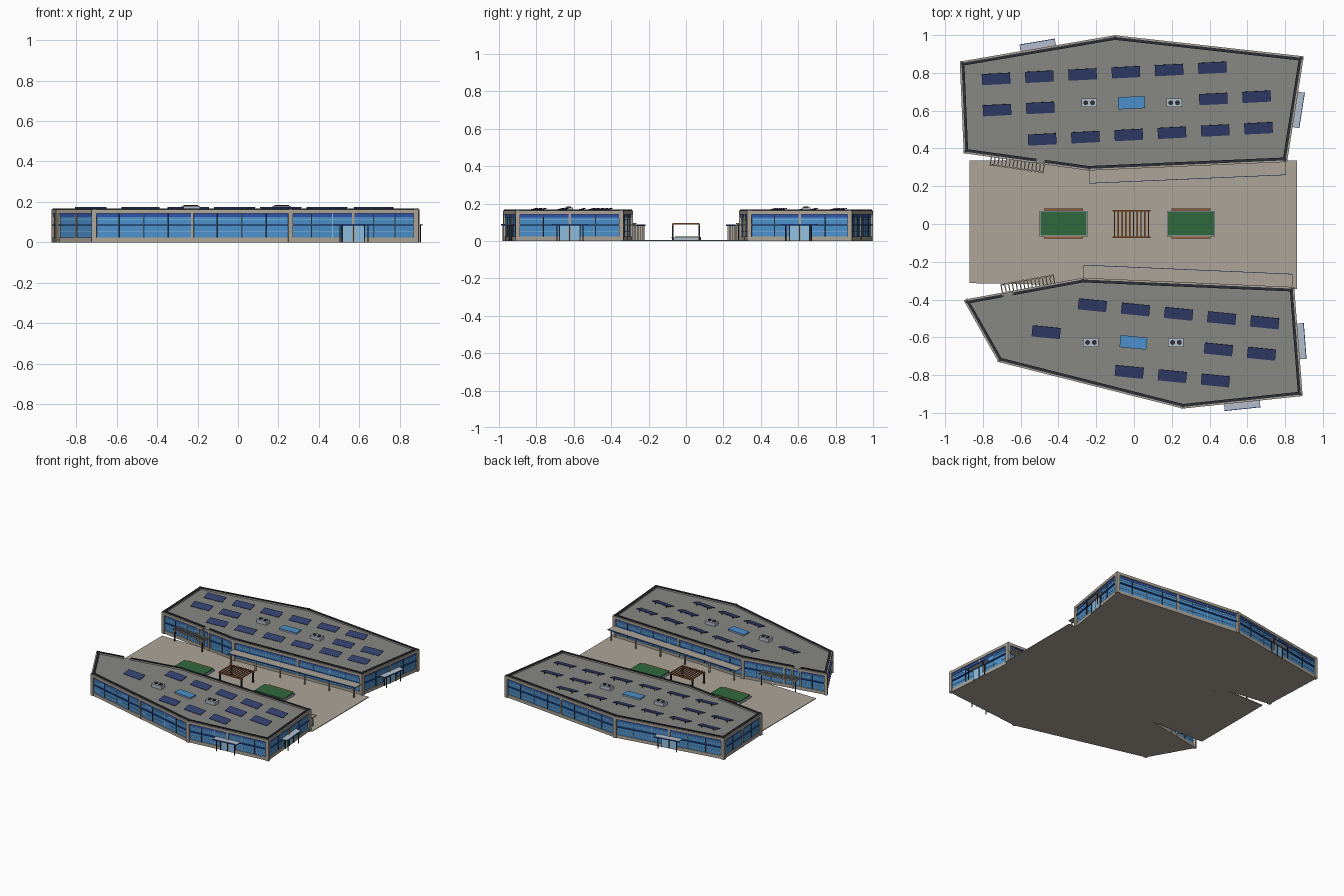
import bpy, bmesh, math
from mathutils import Vector, Matrix

if "Cube" in bpy.data.objects:
    bpy.data.objects.remove(bpy.data.objects["Cube"])


def material(name, hexcode):
    rgb = [int(hexcode[i:i + 2], 16) / 255 for i in (0, 2, 4)]
    col = [c / 12.92 if c < 0.04 else ((c + 0.055) / 1.055) ** 2.4 for c in rgb] + [1]
    m = bpy.data.materials.new(name)
    m.use_nodes = True
    m.diffuse_color = col
    m.node_tree.nodes["Principled BSDF"].inputs["Base Color"].default_value = col
    return m


STONE = material("warm_stone", "ADA598")
ROOF = material("roof_grey", "878882")
DARK = material("dark_trim", "2B2E36")
GLASS = material("glass_blue", "4B90CC")
DEEP = material("deep_blue", "2F55A8")
PALE = material("pale_blue", "8FC0E0")
NAVY = material("panel_navy", "344170")
GREEN = material("lawn_green", "30693C")
WOOD = material("wood_brown", "9A5630")
LIGHT = material("light_grey", "B4BECB")

parts = {}


def box(name, mat, center, size, rot=Matrix()):
    """Add a box to the named part."""
    bm = parts.setdefault((name, mat), bmesh.new())
    bmesh.ops.create_cube(bm, size=1, matrix=Matrix.Translation(center) @ rot.to_4x4()
                          @ Matrix.Diagonal((*size, 1)))


def disc(name, mat, center, radius, depth):
    bm = parts.setdefault((name, mat), bmesh.new())
    bmesh.ops.create_cone(bm, cap_ends=True, segments=12, radius1=radius, radius2=radius,
                          depth=depth, matrix=Matrix.Translation(center))


def slab(name, mat, points, z0, z1):
    """Add a flat polygon slab to the named part."""
    bm = parts.setdefault((name, mat), bmesh.new())
    face = bm.faces.new([bm.verts.new((x, y, z0)) for x, y in points])
    top = bmesh.ops.extrude_face_region(bm, geom=[face])["geom"]
    bmesh.ops.translate(bm, vec=(0, 0, z1 - z0),
                        verts=[v for v in top if isinstance(v, bmesh.types.BMVert)])
    bmesh.ops.recalc_face_normals(bm, faces=bm.faces)


class Edge:
    """One wall line, with t along it and out measured outwards."""
    def __init__(self, p, q):
        self.p, self.q = Vector((*p, 0)), Vector((*q, 0))
        self.d = self.q - self.p
        self.length = self.d.length
        self.n = Vector((self.d.y, -self.d.x, 0)).normalized()
        self.rot = Matrix.Rotation(math.atan2(self.d.y, self.d.x), 3, 'Z')

    def bar(self, name, mat, t0, t1, out0, out1, z0, z1, extra=0):
        c = self.p + self.d * (t0 + t1) / 2 + self.n * (out0 + out1) / 2
        c.z = (z0 + z1) / 2
        box(name, mat, c, (self.length * (t1 - t0) + extra, out1 - out0, z1 - z0), self.rot)

    def post(self, name, mat, t, width, out0, out1, z0, z1):
        h = width / self.length / 2
        self.bar(name, mat, t - h, t + h, out0, out1, z0, z1)


def wall(tag, e, gap):
    """Glazed wall with bands, mullions, cornice and parapet."""
    e.bar(tag + "_plinth", STONE, 0, 1, -0.01, 0.005, 0, 0.024)
    e.bar(tag + "_glazing", GLASS, 0, 1, -0.008, 0, 0.024, 0.142)
    e.bar(tag + "_upper_band", DEEP, 0, 1, -0.006, 0.003, 0.126, 0.142)
    e.bar(tag + "_sunshade", DEEP, 0, 1, -0.004, 0.01, 0.082, 0.089)
    for z in (0.05, 0.112):
        e.bar(tag + "_rails", PALE, 0, 1, -0.004, 0.002, z, z + 0.003)
    # Mullions, with a wide pier in the middle
    count = 2 * max(1, round(e.length / 0.24))
    for i in range(1, count):
        if i == count // 2:
            e.post(tag + "_piers", STONE, i / count, 0.014, -0.006, 0.007, 0, 0.145)
        else:
            e.post(tag + "_mullions", DARK if i % 2 else PALE, i / count, 0.004, -0.004, 0.004, 0.024, 0.142)
    # Cornice and dark parapet, open at the entry
    runs = [(0, gap[0]), (gap[1], 1)] if gap else [(0, 1)]
    for a, b in runs:
        e.bar(tag + "_cornice", STONE, a, b, -0.012, 0.012, 0.142, 0.162)
        e.bar(tag + "_parapet", DARK, a, b, -0.012, 0.003, 0.162, 0.168)
    if gap:
        e.bar(tag + "_entry_sill", STONE, *gap, -0.012, 0.006, 0.142, 0.154)
        for t in gap:
            e.post(tag + "_entry_jambs", STONE, t, 0.012, -0.012, 0.01, 0, 0.162)


def door(tag, e, t=0.5):
    """Door with a small canopy on two posts."""
    h = 0.095 / e.length
    e.post(tag + "_doors", PALE, t, 0.11, 0, 0.007, 0.004, 0.08)
    for k in (-0.055, 0, 0.055):
        e.post(tag + "_door_frames", DARK, t + k / e.length, 0.005, 0, 0.01, 0, 0.082)
    e.bar(tag + "_door_canopies", LIGHT, t - h, t + h, 0, 0.044, 0.084, 0.09)
    e.bar(tag + "_canopy_edges", DEEP, t - h, t + h, 0.044, 0.048, 0.082, 0.09)
    for k in (-0.07, 0.07):
        e.post(tag + "_canopy_posts", DARK, t + k / e.length, 0.005, 0.036, 0.041, 0, 0.084)


def walkway(tag, e):
    """Long covered walk along the courtyard."""
    e.bar(tag + "_walkway_roof", STONE, 0, 1, 0, 0.078, 0.082, 0.088)
    e.bar(tag + "_walkway_edge", DEEP, 0, 1, 0.078, 0.081, 0.081, 0.089)
    for i in range(6):
        e.post(tag + "_walkway_posts", STONE, 0.02 + 0.192 * i, 0.009, 0.066, 0.075, 0, 0.082)


def louvers(tag, e, t0, t1):
    """Slatted entry canopy."""
    for out in (0.006, 0.05):
        e.bar(tag + "_louver_beams", STONE, t0, t1, out, out + 0.006, 0.08, 0.09)
    for i in range(15):
        e.post(tag + "_louver_slats", STONE, t0 + (t1 - t0) * i / 14, 0.006, 0, 0.06, 0.09, 0.095)
    for t in (t0 + 0.02, t1 - 0.02):
        e.post(tag + "_louver_posts", DARK, t, 0.007, 0.048, 0.055, 0, 0.08)


def building(tag, pts, gaps, doors, walk, slats, rows, step, middle):
    edges = [Edge(p, q) for p, q in zip(pts, pts[1:] + pts[:1])]
    slab(tag + "_floor", STONE, pts, 0, 0.006)
    slab(tag + "_roof", ROOF, pts, 0.145, 0.154)
    for i, e in enumerate(edges):
        wall(tag, e, gaps.get(i))
        # Corner columns and parapet corners
        for name, mat, w, z0, z1 in (("_columns", STONE, 0.024, 0, 0.162),
                                     ("_parapet", DARK, 0.013, 0.162, 0.168)):
            box(tag + name, mat, e.p + Vector((0, 0, (z0 + z1) / 2)), (w, w, z1 - z0), e.rot)
    for i in doors:
        door(tag, edges[i])
    walkway(tag, edges[walk])
    louvers(tag, edges[slats[0]], *slats[1:])
    # Tilted solar panels on struts
    step = Vector((*step, 0))
    turn = Matrix.Rotation(math.atan2(step.y, step.x), 3, 'Z')
    tilt = turn @ Matrix.Rotation(math.radians(14), 3, 'X')
    for x, y, cols in rows:
        for i in cols:
            c = Vector((x, y, 0.166)) + step * i
            box(tag + "_solar_panels", NAVY, c, (0.15, 0.06, 0.003), tilt)
            for k in (-0.05, 0.05):
                box(tag + "_panel_struts", DARK, c + turn @ Vector((k, 0.018, -0.005)),
                    (0.004, 0.004, 0.016), turn)
    # Skylight and ventilation units
    mx, my = middle
    box(tag + "_skylight_curb", LIGHT, (mx, my, 0.158), (0.136, 0.058, 0.01), turn)
    box(tag + "_skylight", GLASS, (mx, my, 0.165), (0.142, 0.064, 0.005), turn)
    for s in (-1, 1):
        box(tag + "_vent_units", LIGHT, (mx + s * 0.225, my, 0.166), (0.082, 0.046, 0.026))
        for k in (-0.018, 0.018):
            disc(tag + "_vent_fans", DARK, (mx + s * 0.225 + k, my, 0.181), 0.013, 0.005)


building("north", [(-0.91, 0.85), (-0.89, 0.385), (-0.24, 0.295), (0.80, 0.34), (0.885, 0.877), (-0.10, 0.987)],
         {1: (0.57, 0.645)}, (3, 5), 2, (1, 0.21, 0.64),
         [(-0.73, 0.768, range(6)), (-0.725, 0.603, (0, 1, 5, 6)), (-0.715, 0.436, range(1, 7))],
         (0.229, 0.0118), (-0.013, 0.642))
building("south", [(-0.885, -0.41), (-0.71, -0.72), (0.26, -0.965), (0.88, -0.90), (0.837, -0.345), (-0.27, -0.297)],
         {5: (0.6, 0.695)}, (2, 3), 4, (5, 0.24, 0.69),
         [(-0.22, -0.43, range(5)), (-0.465, -0.573, (0, 4, 5)), (-0.025, -0.783, range(3))],
         (0.228, -0.0228), (-0.003, -0.627))

# Courtyard paving
slab("courtyard_paving", STONE, [(-0.87, -0.313), (0.862, -0.345), (0.862, 0.335), (-0.87, 0.335)], 0, 0.005)

# Planted beds with benches
for x in (-0.373, 0.302):
    box("bed_curbs", LIGHT, (x, 0.002, 0.011), (0.255, 0.136, 0.014))
    box("bed_lawns", GREEN, (x, 0.002, 0.015), (0.243, 0.124, 0.018))
    for s in (-1, 1):
        box("bench_seats", WOOD, (x, 0.002 + s * 0.074, 0.018), (0.205, 0.011, 0.004))
        for k in (-0.08, 0.08):
            box("bench_legs", DARK, (x + k, 0.002 + s * 0.074, 0.01), (0.006, 0.008, 0.013))

# Timber pergola
for s in (-1, 1):
    box("pergola_beams", WOOD, (-0.013, s * 0.07, 0.085), (0.2, 0.008, 0.009))
    for k in (-0.09, 0.09):
        box("pergola_posts", DARK, (-0.013 + k, s * 0.07, 0.042), (0.009, 0.009, 0.08))
for i in range(10):
    box("pergola_slats", WOOD, (-0.103 + 0.02 * i, 0, 0.092), (0.007, 0.146, 0.006))

# Turn the collected parts into objects
for (name, mat), bm in parts.items():
    mesh = bpy.data.meshes.new(name)
    bm.to_mesh(mesh)
    bm.free()
    mesh.materials.append(mat)
    bpy.context.collection.objects.link(bpy.data.objects.new(name, mesh))
